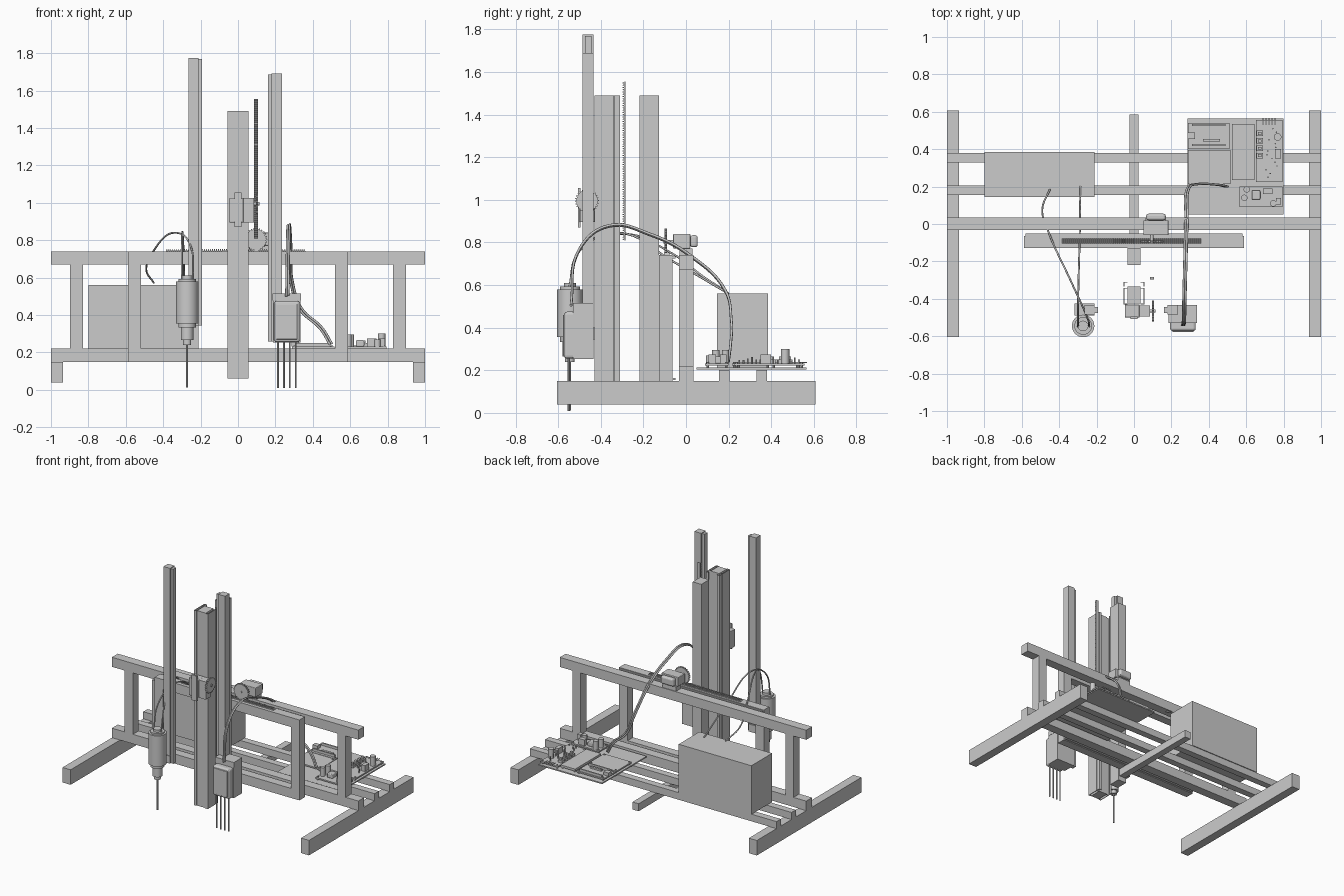
import bpy, bmesh, math, random
from mathutils import Vector

if "Cube" in bpy.data.objects:
    bpy.data.objects.remove(bpy.data.objects["Cube"])
random.seed(4)


def finish(name, bm):
    bmesh.ops.recalc_face_normals(bm, faces=bm.faces)
    me = bpy.data.meshes.new(name)
    bm.to_mesh(me)
    bm.free()
    ob = bpy.data.objects.new(name, me)
    bpy.context.collection.objects.link(ob)
    return ob


def prism(name, pts, axis, a, b):
    """Extrude a closed 2D profile along an axis from a to b."""
    put = {'x': lambda u, v, w: (w, u, v), 'y': lambda u, v, w: (u, w, v),
           'z': lambda u, v, w: (u, v, w)}[axis]
    bm = bmesh.new()
    lo = [bm.verts.new(put(u, v, a)) for u, v in pts]
    hi = [bm.verts.new(put(u, v, b)) for u, v in pts]
    bm.faces.new(lo)
    bm.faces.new(hi)
    n = len(pts)
    for i in range(n):
        j = (i + 1) % n
        bm.faces.new((lo[i], lo[j], hi[j], hi[i]))
    return finish(name, bm)


def box(name, x0, x1, y0, y1, z0, z1, bevel=0):
    ob = prism(name, [(x0, y0), (x1, y0), (x1, y1), (x0, y1)], 'z', z0, z1)
    if bevel:
        m = ob.modifiers.new('bevel', 'BEVEL')
        m.width, m.segments = bevel, 3
    return ob


def smooth(ob):
    bpy.ops.object.select_all(action='DESELECT')
    ob.select_set(True)
    bpy.context.view_layer.objects.active = ob
    bpy.ops.object.shade_smooth_by_angle()


def rod(name, u, v, r, a, b, axis='z', n=24):
    ring = [(u + r * math.cos(2 * math.pi * i / n), v + r * math.sin(2 * math.pi * i / n)) for i in range(n)]
    ob = prism(name, ring, axis, a, b)
    smooth(ob)
    return ob


def gear(name, u, v, r, axis, a, b, teeth=26):
    n = teeth * 4
    pts = []
    for i in range(n):
        rr = r if i % 4 < 2 else r * 0.88
        t = 2 * math.pi * i / n
        pts.append((u + rr * math.cos(t), v + rr * math.sin(t)))
    return prism(name, pts, axis, a, b)


def rack_profile(a, b, base, root, tip, teeth):
    """Toothed bar: list of (along, height)."""
    p = (b - a) / teeth
    pts = [(a, base)]
    for i in range(teeth):
        s = a + i * p
        pts += [(s, root), (s + p * .25, tip), (s + p * .55, tip), (s + p * .8, root)]
    return pts + [(b, root), (b, base)]


def wire(name, pts, r):
    cu = bpy.data.curves.new(name, 'CURVE')
    cu.dimensions = '3D'
    cu.bevel_depth, cu.bevel_resolution, cu.resolution_u = r, 2, 8
    cu.use_fill_caps = True
    sp = cu.splines.new('BEZIER')
    sp.bezier_points.add(len(pts) - 1)
    for bp, p in zip(sp.bezier_points, pts):
        bp.co = p
        bp.handle_left_type = bp.handle_right_type = 'AUTO'
    ob = bpy.data.objects.new(name, cu)
    bpy.context.collection.objects.link(ob)


# Base: feet, long beams and the outer back frame
for side, s in (('left', -1), ('right', 1)):
    x0, x1 = sorted((s * .935, s * 1.0))
    box(side + '_foot', x0, x1, -.605, .607, .04, .15)
    x0, x1 = sorted((s * .83, s * .897))
    box(side + '_outer_upright', x0, x1, -.033, .035, .22, .67)
    x0, x1 = sorted((s * .518, s * .587))
    box(side + '_inner_upright', x0, x1, -.127, -.063, .22, .67)
box('center_foot', -.025, .025, -.21, .585, .095, .15)
box('lower_beam', -1, 1, -.033, .035, .15, .22)
box('upper_beam', -1, 1, -.033, .035, .67, .74)
for i, y in enumerate((.155, .33)):
    box(f'rear_beam_{i}', -1, 1, y, y + .05, .15, .202)

# Front slide frame with toothed rack
box('slide_lower_rail', -.587, .587, -.127, -.063, .15, .22)
box('slide_upper_rail', -.587, .587, -.127, -.063, .67, .74)
for z in (.155, .725):
    box('slide_strip', -.58, .58, -.063, -.05, z, z + .008)
prism('horizontal_rack', rack_profile(-.385, .36, .735, .743, .752, 70), 'y', -.103, -.078)

# Tall central mast: back post, front post and thin slotted flanges
box('mast_back_post', -.035, .035, -.218, -.127, .06, 1.49)
box('mast_front_post', -.035, .035, -.425, -.335, .06, 1.49)
for s in (-1, 1):
    for y0, y1 in ((-.43, -.345), (-.335, -.31)):
        box('mast_side_flange', *sorted((s * .052, s * .056)), y0, y1, .06, 1.49)
    for y in (-.43, -.345):
        box('mast_cross_flange', *sorted((s * .035, s * .056)), y, y + .004, .06, 1.49)
    box('mast_rear_flange', *sorted((s * .035, s * .052)), -.314, -.31, .06, 1.49)
prism('vertical_rack', [(h, a) for a, h in rack_profile(.81, 1.555, -.284, -.289, -.297, 70)], 'x', .085, .107)

# Two side columns carrying the tools, each with a narrow lip
box('left_column', -.265, -.212, -.485, -.433, .343, 1.775)
box('left_column_lip', -.212, -.193, -.475, -.443, .343, 1.77)
box('right_column', .18, .235, -.485, -.433, .257, 1.69)
box('right_column_lip', .16, .18, -.475, -.443, .257, 1.685)

# Lift motor with gear
box('lift_motor', -.048, .03, -.5, -.43, .895, 1.025, .004)
box('lift_gearbox', .03, .085, -.495, -.435, .895, 1.025)
rod('lift_shaft', -.465, .995, .009, .08, .115, 'x')
gear('lift_gear', -.465, .995, .056, 'x', .096, .107)
box('lift_bracket', -.02, .02, -.508, -.495, .87, 1.055)

# Slide motor with gear
box('slide_motor', .05, .185, -.06, .02, .772, .84, .004)
box('slide_motor_cap', .065, .17, .02, .055, .778, .834, .012)
box('slide_motor_mount', .06, .17, -.03, .03, .74, .772)
rod('slide_shaft', .095, .803, .009, -.105, -.05, 'y')
gear('slide_gear', .095, .803, .062, 'y', -.1, -.088)

# Drill tool
DX, DY = -.272, -.545
box('drill_bracket', -.318, -.21, -.49, -.425, .345, .40)
rod('drill_body', DX, DY, .06, .355, .58, n=32)
rod('drill_top_cap', DX, DY, .047, .58, .592, n=32)
rod('drill_terminal', DX, DY, .028, .592, .61)
rod('drill_collar', DX, DY, .047, .333, .355)
rod('drill_neck', DX, DY, .034, .265, .333)
rod('drill_chuck', DX, DY, .022, .24, .265)
rod('drill_bit', DX, DY, .006, .012, .24, n=12)

# Four-needle sensor tool
box('sensor_body', .193, .33, -.572, -.49, .255, .475, .014)
box('sensor_lid', .185, .337, -.53, -.433, .478, .515)
box('sensor_back', .187, .335, -.53, -.433, .252, .48)
box('sensor_front_panel', .205, .318, -.578, -.57, .27, .46, .003)
for i in range(4):
    rod(f'sensor_needle_{i}', .214 + .0315 * i, -.55, .005, .01, .257, n=12)

# Power box
box('power_box', -.8, -.21, .145, .385, .203, .56)

# Electronics tray and boards
box('board_tray', .285, .8, .05, .565, .203, .212)
boards = {'controller_board': (.29, .51, .4, .54), 'blank_board': (.29, .515, .215, .395),
          'breadboard': (.525, .645, .235, .535), 'driver_board': (.652, .795, .225, .555),
          'converter_board': (.565, .795, .09, .2)}
for n, (x0, x1, y0, y1) in boards.items():
    box(n, x0, x1, y0, y1, .222, .232 if n != 'breadboard' else .238)
    for x in (x0 + .012, x1 - .012):
        for y in (y0 + .012, y1 - .012):
            rod(n + '_standoff', x, y, .006, .21, .238, n=8)
for i in range(4):
    box(f'stepper_driver_{i}', .655, .69, .39 + .04 * (i - 1), .42 + .04 * (i - 1), .232, .25)
    box(f'heat_sink_{i}', .664, .682, .397 + .04 * (i - 1), .413 + .04 * (i - 1), .25, .264)
for i in range(14):
    rod(f'header_pin_{i}', random.uniform(.7, .77), .25 + .02 * i, .004, .232, random.uniform(.245, .268), n=8)
rod('driver_capacitor', .768, .465, .02, .232, .3, n=20)
box('driver_terminal', .755, .785, .35, .4, .232, .275)
for i in range(5):
    rod(f'edge_pin_{i}', .69 + .016 * i, .237, .003, .53, .567, 'y', 8)
for i, (x, y) in enumerate(((.59, .14), (.745, .11), (.603, .185))):
    rod(f'converter_capacitor_{i}', x, y, .017, .232, .295 if i != 1 else .27, n=20)
box('converter_coil', .63, .675, .13, .18, .232, .265, .006)
box('converter_terminal_a', .76, .785, .105, .14, .232, .275)
box('converter_terminal_b', .69, .74, .16, .19, .232, .275)
for y in (.418, .525):
    box('controller_header', .31, .49, y, y + .01, .232, .25)
box('controller_port', .285, .325, .455, .49, .232, .256)
box('controller_chip', .37, .46, .44, .455, .232, .244)

# Cables
for d in (0, .011):
    wire('sensor_cable', [Vector(p) + Vector((d, 0, d * .5)) for p in (
        (.258, -.54, .5), (.262, -.5, .765), (.265, -.36, .875), (.27, -.17, .835), (.275, .02, .735),
        (.282, .185, .57), (.33, .213, .43), (.44, .21, .325), (.492, .2, .24))], .006)
wire('drill_cable_a', [(-.24, -.55, .58), (-.25, -.5, .76), (-.34, -.3, .84), (-.45, -.06, .745),
                       (-.49, .08, .64), (-.45, .185, .572)], .005)
wire('drill_cable_b', [(-.3, -.55, .58), (-.3, -.5, .76), (-.297, -.32, .845), (-.29, -.06, .71),
                       (-.287, .2, .56)], .005)
